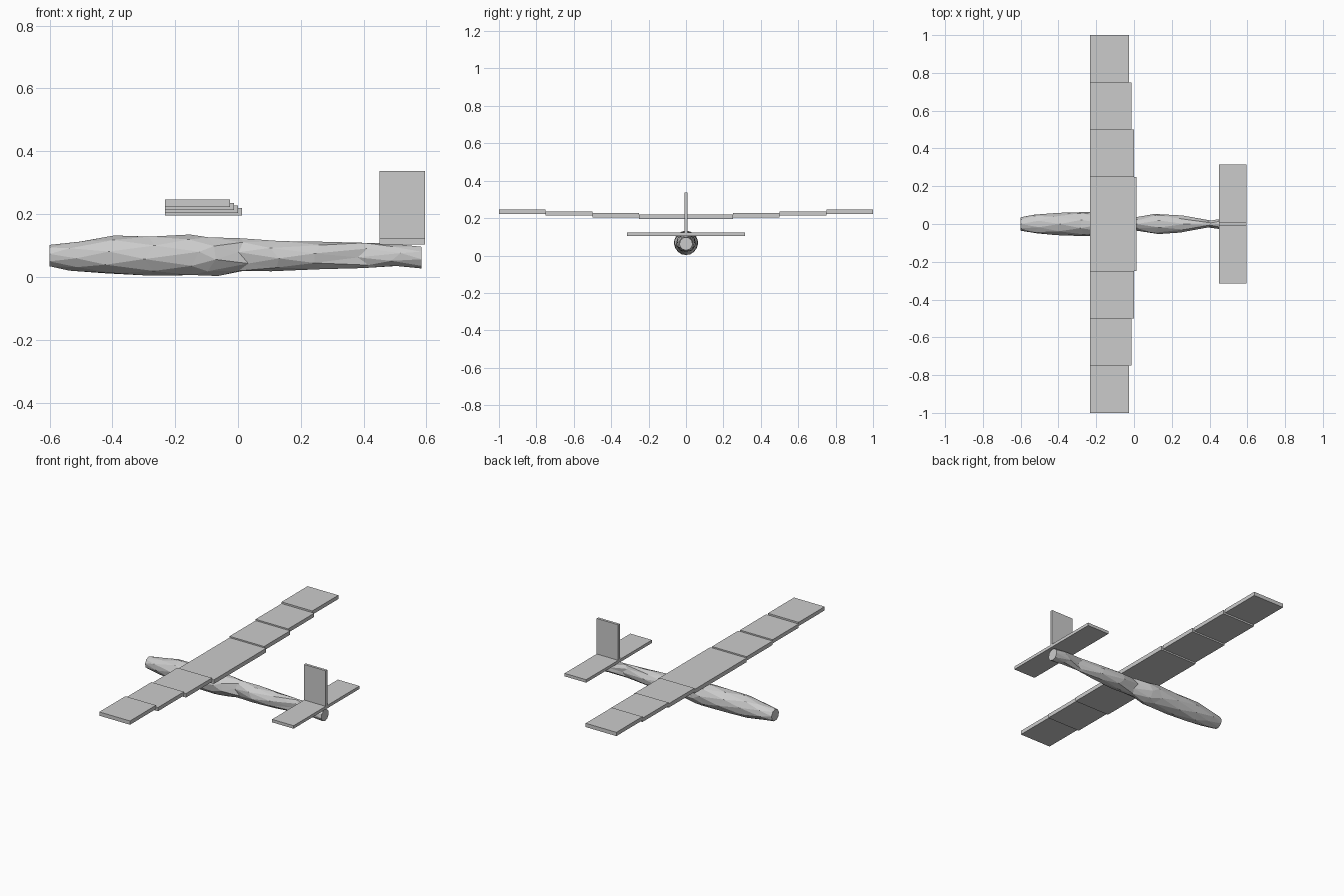
import bpy, bmesh, math

cube = bpy.data.objects.get("Cube")
if cube:
    bpy.data.objects.remove(cube)

grey = bpy.data.materials.new("light_grey")
grey.use_nodes = True
grey.diffuse_color = (0.6, 0.6, 0.6, 1)
grey.node_tree.nodes["Principled BSDF"].inputs["Base Color"].default_value = (0.6, 0.6, 0.6, 1)


def finish(name, bm):
    bmesh.ops.recalc_face_normals(bm, faces=bm.faces)
    mesh = bpy.data.meshes.new(name)
    bm.to_mesh(mesh)
    bm.free()
    mesh.materials.append(grey)
    obj = bpy.data.objects.new(name, mesh)
    bpy.context.collection.objects.link(obj)
    return obj


def box(name, xs, ys, zs):
    bm = bmesh.new()
    bmesh.ops.create_cube(bm, size=1)
    for v in bm.verts:
        for i, (lo, hi) in enumerate((xs, ys, zs)):
            v.co[i] = (lo + hi) / 2 + v.co[i] * (hi - lo)
    return finish(name, bm)


# Stepped wing: a wide centre panel, then rising, narrower outer panels
box("wing_centre", (-0.232, 0.013), (-0.25, 0.25), (0.195, 0.22))
steps = [(0.0, 0.204, 0.228), (-0.013, 0.213, 0.236), (-0.026, 0.223, 0.246)]
for n, (back, low, high) in enumerate(steps):
    inner = 0.25 * (n + 1)
    box(f"wing_panel_{n + 1}_left", (-0.232, back), (inner, inner + 0.25), (low, high))
    box(f"wing_panel_{n + 1}_right", (-0.232, back), (-inner - 0.25, -inner), (low, high))

# Tail surfaces
box("tailplane", (0.45, 0.595), (-0.316, 0.316), (0.104, 0.122))
box("tail_fin", (0.45, 0.595), (-0.008, 0.008), (0.104, 0.338))

# Faceted fuselage: x, half width, bottom, top of each ring
SIDES = 9
rings = [
    (-0.6, 0.036, 0.032, 0.102), (-0.52, 0.05, 0.02, 0.115),
    (-0.41, 0.06, 0.008, 0.132), (-0.28, 0.064, 0.004, 0.132),
    (-0.14, 0.064, 0.002, 0.135), (-0.08, 0.06, 0.003, 0.13),
    (0.015, 0.034, 0.016, 0.123), (0.12, 0.054, 0.018, 0.117),
    (0.25, 0.046, 0.022, 0.112), (0.40, 0.017, 0.028, 0.111),
    (0.50, 0.036, 0.033, 0.106), (0.585, 0.036, 0.027, 0.098),
]
bm = bmesh.new()
loops = []
for r, (x, half, low, high) in enumerate(rings):
    loop = []
    for s in range(SIDES):
        a = math.tau * (s + 0.5 * (r % 2)) / SIDES
        # Alternate points shift along the body for the chiselled look
        shift = 0 if r in (0, len(rings) - 1) else 0.018 * math.sin(2.4 * s + r)
        loop.append(bm.verts.new((x + shift, half * math.sin(a),
                                  (low + high) / 2 + (high - low) / 2 * math.cos(a))))
    loops.append(loop)
for r in range(len(loops) - 1):
    a, b = loops[r], loops[r + 1]
    for s in range(SIDES):
        t = (s + 1) % SIDES
        if r % 2 == 0:
            bm.faces.new((a[s], a[t], b[s]))
            bm.faces.new((a[t], b[t], b[s]))
        else:
            bm.faces.new((a[s], a[t], b[t]))
            bm.faces.new((a[s], b[t], b[s]))
bm.faces.new(loops[0])
bm.faces.new(loops[-1])
finish("fuselage", bm)
